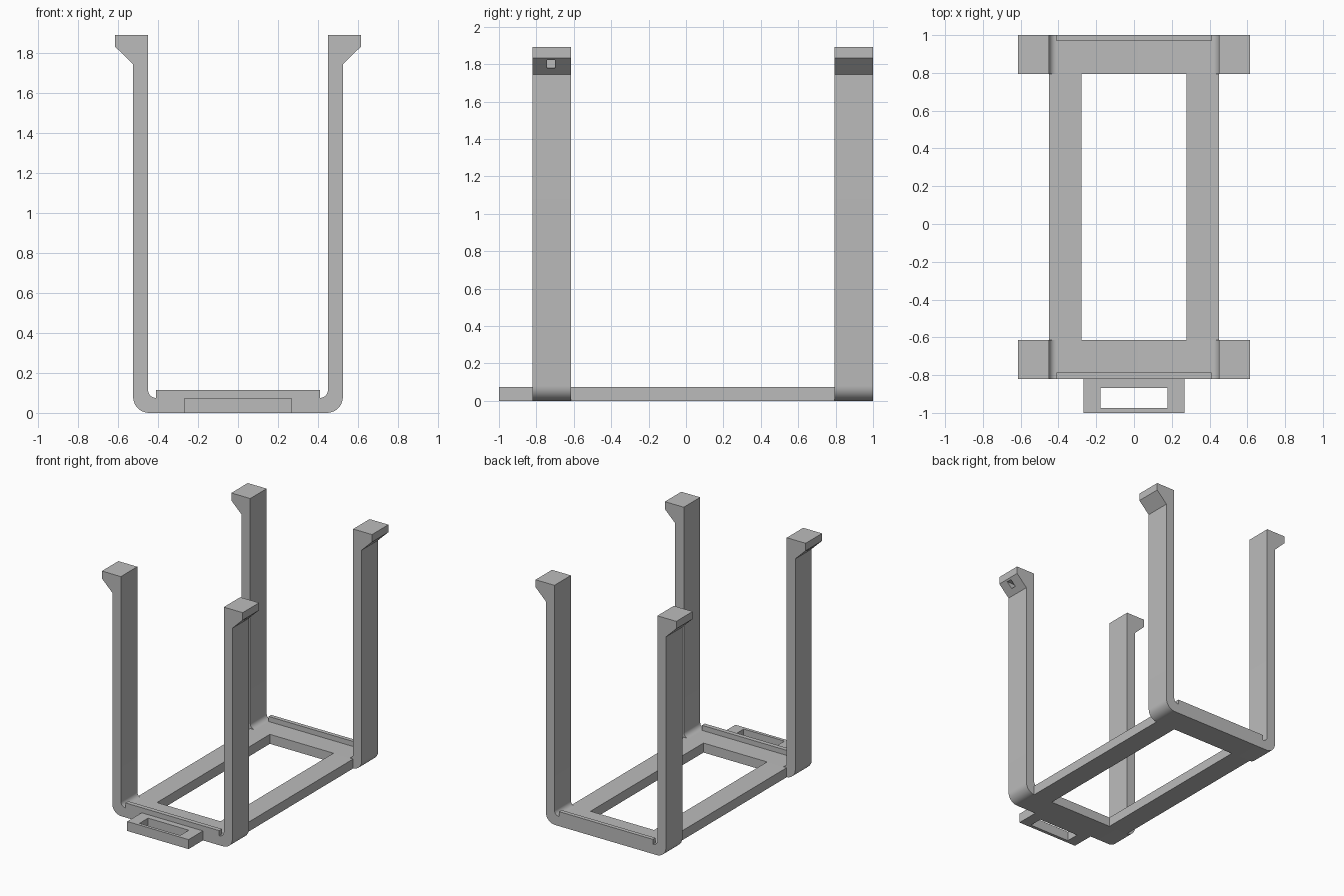
import bpy, bmesh, math

if "Cube" in bpy.data.objects:
    bpy.data.objects.remove(bpy.data.objects["Cube"], do_unlink=True)

grey = bpy.data.materials.new("plain grey")
grey.use_nodes = True
colour = (0.5, 0.5, 0.5, 1)
grey.diffuse_color = colour
grey.node_tree.nodes["Principled BSDF"].inputs["Base Color"].default_value = colour

BASE = 0.075      # thickness of the bottom frame
INNER, OUTER = 0.45, 0.525   # faces of the uprights


def finish(name, bm):
    bmesh.ops.recalc_face_normals(bm, faces=bm.faces)
    mesh = bpy.data.meshes.new(name)
    bm.to_mesh(mesh)
    bm.free()
    mesh.materials.append(grey)
    obj = bpy.data.objects.new(name, mesh)
    bpy.context.collection.objects.link(obj)
    return obj


def box(name, x, y, z):
    bm = bmesh.new()
    bmesh.ops.create_cube(bm, size=1)
    for v in bm.verts:
        v.co = [a + (b - a) * (c + 0.5) for (a, b), c in zip((x, y, z), v.co)]
    return finish(name, bm)


def arc(cx, cz, r, start, end, steps=10):
    angles = [math.radians(start + (end - start) * i / steps) for i in range(steps + 1)]
    return [(cx + r * math.cos(a), cz + r * math.sin(a)) for a in angles]


def smooth(obj):
    bpy.ops.object.select_all(action="DESELECT")
    obj.select_set(True)
    bpy.context.view_layer.objects.active = obj
    bpy.ops.object.shade_smooth_by_angle(angle=math.radians(30))


def bracket(name, y0, y1):
    # Half outline from the underside, up the outside, round the hook, down the inside
    half = arc(OUTER - 0.08, 0.08, 0.08, -90, 0)
    half += [(OUTER, 1.745), (0.615, 1.833), (0.615, 1.892), (INNER, 1.892)]
    half += arc(INNER - 0.04, BASE + 0.04, 0.04, 0, -90)
    outline = half + [(-x, z) for x, z in reversed(half)]
    bm = bmesh.new()
    face = bm.faces.new([bm.verts.new((x, y0, z)) for x, z in outline])
    side = bmesh.ops.extrude_face_region(bm, geom=[face])["geom"]
    bmesh.ops.translate(bm, vec=(0, y1 - y0, 0),
                        verts=[g for g in side if isinstance(g, bmesh.types.BMVert)])
    return finish(name, bm)


# U-shaped brackets with hooked uprights
front = bracket("front_bracket", -0.82, -0.615)
back = bracket("back_bracket", 0.795, 1.0)

# Small blind slots in the sloping undersides of the front hooks
for s in (-1, 1):
    cutter = box("slot_cutter", sorted((s * 0.535, s * 0.7)), (-0.742, -0.7), (1.78, 1.822))
    cutter.hide_render = True
    cut = front.modifiers.new("slot", "BOOLEAN")
    cut.operation, cut.solver, cut.object = "DIFFERENCE", "EXACT", cutter
    bpy.context.view_layer.objects.active = front
    bpy.ops.object.modifier_apply(modifier=cut.name)
    bpy.data.objects.remove(cutter, do_unlink=True)
smooth(front)
smooth(back)

# Retaining lips along the two ends
box("front_lip", (-0.41, 0.41), (-0.82, -0.785), (BASE, 0.115))
box("back_lip", (-0.41, 0.41), (0.968, 1.0), (BASE, 0.115))

# Long rails joining the brackets
for side, s in (("left", 1), ("right", -1)):
    box(side + "_rail", sorted((s * 0.278, s * INNER)), (-0.615, 0.795), (0, BASE))

# Strap loop on the front
for side, s in (("left", 1), ("right", -1)):
    box(side + "_loop_arm", sorted((s * 0.178, s * 0.268)), (-1, -0.82), (0, BASE))
box("loop_outer_bar", (-0.178, 0.178), (-1, -0.975), (0, BASE))
box("loop_inner_bar", (-0.178, 0.178), (-0.868, -0.82), (0, BASE))
